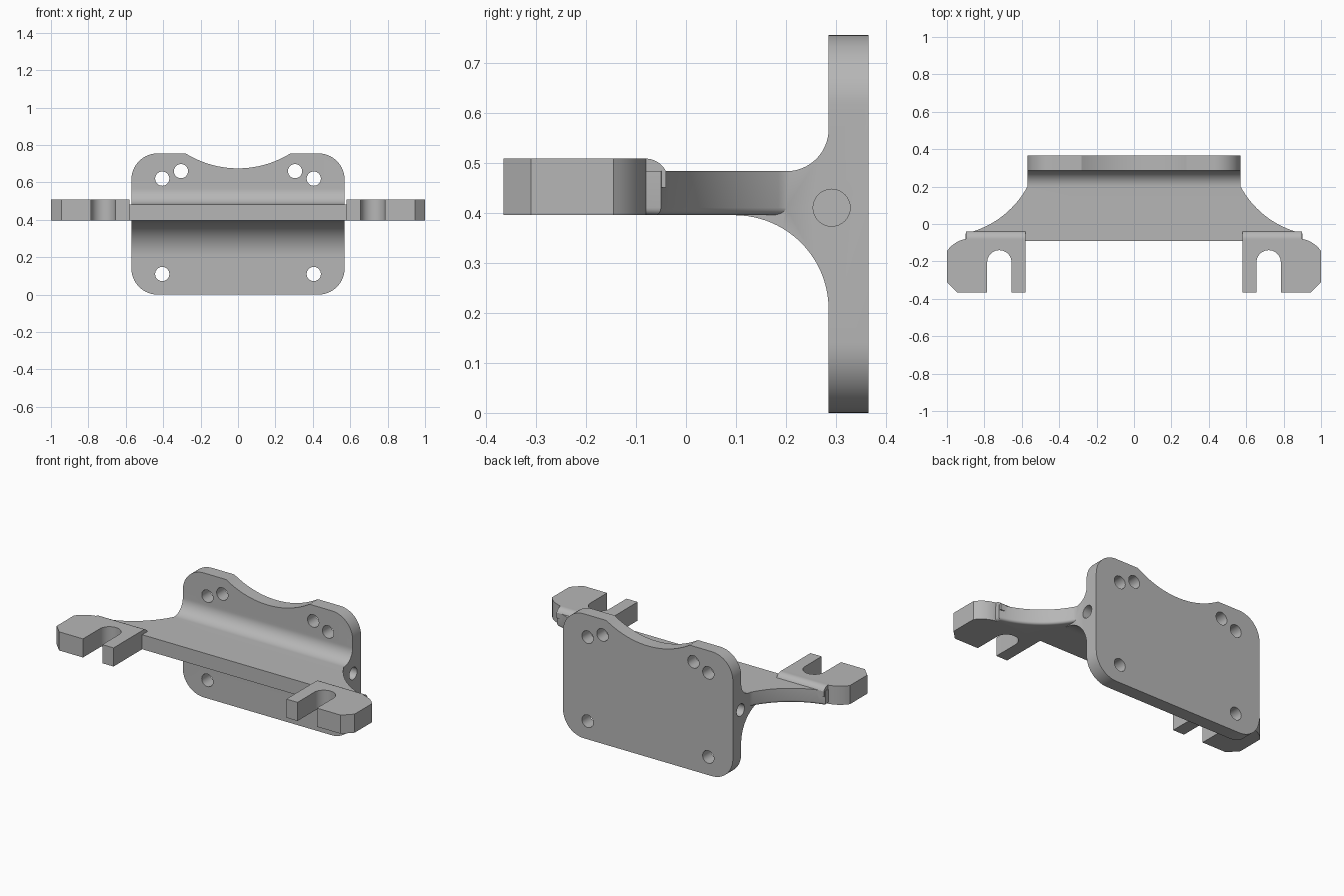
import bpy
import bmesh
import math

if "Cube" in bpy.data.objects:
    bpy.data.objects.remove(bpy.data.objects["Cube"])

grey = bpy.data.materials.new("plain_grey")
grey.use_nodes = True
colour = (0.47, 0.47, 0.47, 1)
grey.diffuse_color = colour
grey.node_tree.nodes["Principled BSDF"].inputs["Base Color"].default_value = colour


def arc(p, q, sag, n=16):
    """Points from p to q, bulging by sag to the right of the direction of travel."""
    dx, dy = q[0] - p[0], q[1] - p[1]
    c = math.hypot(dx, dy)
    dx, dy = dx / c, dy / c
    r = (c * c / 4 + sag * sag) / (2 * sag)
    half = 2 * math.atan(2 * sag / c)
    pts = []
    for i in range(n + 1):
        a = half * (2 * i / n - 1)
        along, off = c / 2 + r * math.sin(a), r * math.cos(a) - r + sag
        pts.append((p[0] + dx * along + dy * off, p[1] + dy * along - dx * off))
    return pts


def circle(u, v, r, n=32):
    return [(u + r * math.cos(2 * math.pi * i / n), v + r * math.sin(2 * math.pi * i / n))
            for i in range(n)]


def flip(pts):
    return [(-u, v) for u, v in reversed(pts)]


def prism(name, pts, axis, lo, hi, soften=None):
    """Extrude an outline along an axis; soften picks the edges to round."""
    place = {"x": lambda u, v, h: (h, u, v),
             "y": lambda u, v, h: (u, h, v),
             "z": lambda u, v, h: (u, v, h)}[axis]
    bm = bmesh.new()
    ends = [[bm.verts.new(place(u, v, h)) for u, v in pts] for h in (lo, hi)]
    for ring in ends:
        bm.faces.new(ring)
    for i in range(len(pts)):
        j = (i + 1) % len(pts)
        bm.faces.new((ends[0][i], ends[0][j], ends[1][j], ends[1][i]))
    bmesh.ops.recalc_face_normals(bm, faces=bm.faces)
    if soften:
        bmesh.ops.bevel(bm, geom=[e for e in bm.edges if soften(e)], offset=0.015,
                        segments=4, profile=0.5, affect="EDGES")
    mesh = bpy.data.meshes.new(name)
    bm.to_mesh(mesh)
    bm.free()
    mesh.materials.append(grey)
    obj = bpy.data.objects.new(name, mesh)
    bpy.context.collection.objects.link(obj)
    return obj


def combine(target, tool, operation):
    mod = target.modifiers.new(tool.name, "BOOLEAN")
    mod.operation, mod.solver, mod.object = operation, "EXACT", tool
    bpy.context.view_layer.objects.active = target
    bpy.ops.object.modifier_apply(modifier=mod.name)
    bpy.data.objects.remove(tool)


BOTTOM, TOP, EAR_TOP = 0.395, 0.483, 0.508
QUARTER = 1 - math.sqrt(0.5)

# Back plate with rounded corners and a scooped top edge
side = (arc((0.43, 0), (0.57, 0.14), 0.14 * QUARTER)
        + arc((0.57, 0.615), (0.43, 0.755), 0.14 * QUARTER))
scoop = arc((0.28, 0.755), (-0.28, 0.755), -0.08, 32)
bracket = prism("mounting_bracket", side + scoop + flip(side), "y", 0.285, 0.365)

# Shelf core, filleted into the plate above and below
core = ([(-0.09, TOP), (-0.09, BOTTOM)]
        + arc((0.10, BOTTOM), (0.285, 0.205), -0.187 * QUARTER, 24)
        + [(0.31, 0.205), (0.31, 0.567)]
        + arc((0.285, 0.567), (0.20, TOP), -0.085 * QUARTER))
combine(bracket, prism("shelf_core", core, "x", -0.57, 0.57), "UNION")


# Flared shelf sides with softened lower edges
def lower_side(edge):
    a, b = (v.co for v in edge.verts)
    mid = (a + b) / 2
    return (abs(a.z - BOTTOM) < 1e-4 and abs(b.z - BOTTOM) < 1e-4
            and abs(mid.x) > 0.571 and mid.y > -0.08)


flare = [(0.575, -0.09), (0.90, -0.09)] + arc((0.90, -0.05), (0.57, 0.20), -0.045, 24)
combine(bracket, prism("shelf_flare", flare + flip(flare), "z", BOTTOM, TOP, lower_side),
        "UNION")

# Slotted ears, each with a small fillet blending down to the shelf
ear = ([(0.58, -0.08), (0.58, -0.365), (0.655, -0.365)]
       + arc((0.655, -0.205), (0.785, -0.205), -0.065, 20)
       + [(0.785, -0.365), (0.945, -0.365), (1.0, -0.31)]
       + arc((1.0, -0.145), (0.90, -0.08), 0.012, 8))
blend = ([(-0.10, 0.45), (-0.10, EAR_TOP)]
         + arc((-0.085, EAR_TOP), (-0.04, TOP), -0.008, 8) + [(-0.04, 0.45)])
for name, sign in (("left", 1), ("right", -1)):
    outline = ear if sign > 0 else flip(ear)
    combine(bracket, prism(name + "_ear", outline, "z", BOTTOM, EAR_TOP), "UNION")
    lo, hi = sorted((0.58 * sign, 0.897 * sign))
    combine(bracket, prism(name + "_ear_blend", blend, "x", lo, hi), "UNION")

# Screw holes through the plate and a blind bore in each side
for sign in (1, -1):
    for x, z in ((0.405, 0.62), (0.305, 0.66), (0.405, 0.11)):
        combine(bracket, prism("screw_hole", circle(x * sign, z, 0.038), "y", 0.2, 0.45),
                "DIFFERENCE")
    lo, hi = sorted((0.42 * sign, 0.65 * sign))
    combine(bracket, prism("side_bore", circle(0.291, 0.41, 0.037), "x", lo, hi),
            "DIFFERENCE")

bpy.ops.object.select_all(action="DESELECT")
bracket.select_set(True)
bpy.context.view_layer.objects.active = bracket
bpy.ops.object.shade_smooth_by_angle(angle=math.radians(30))
